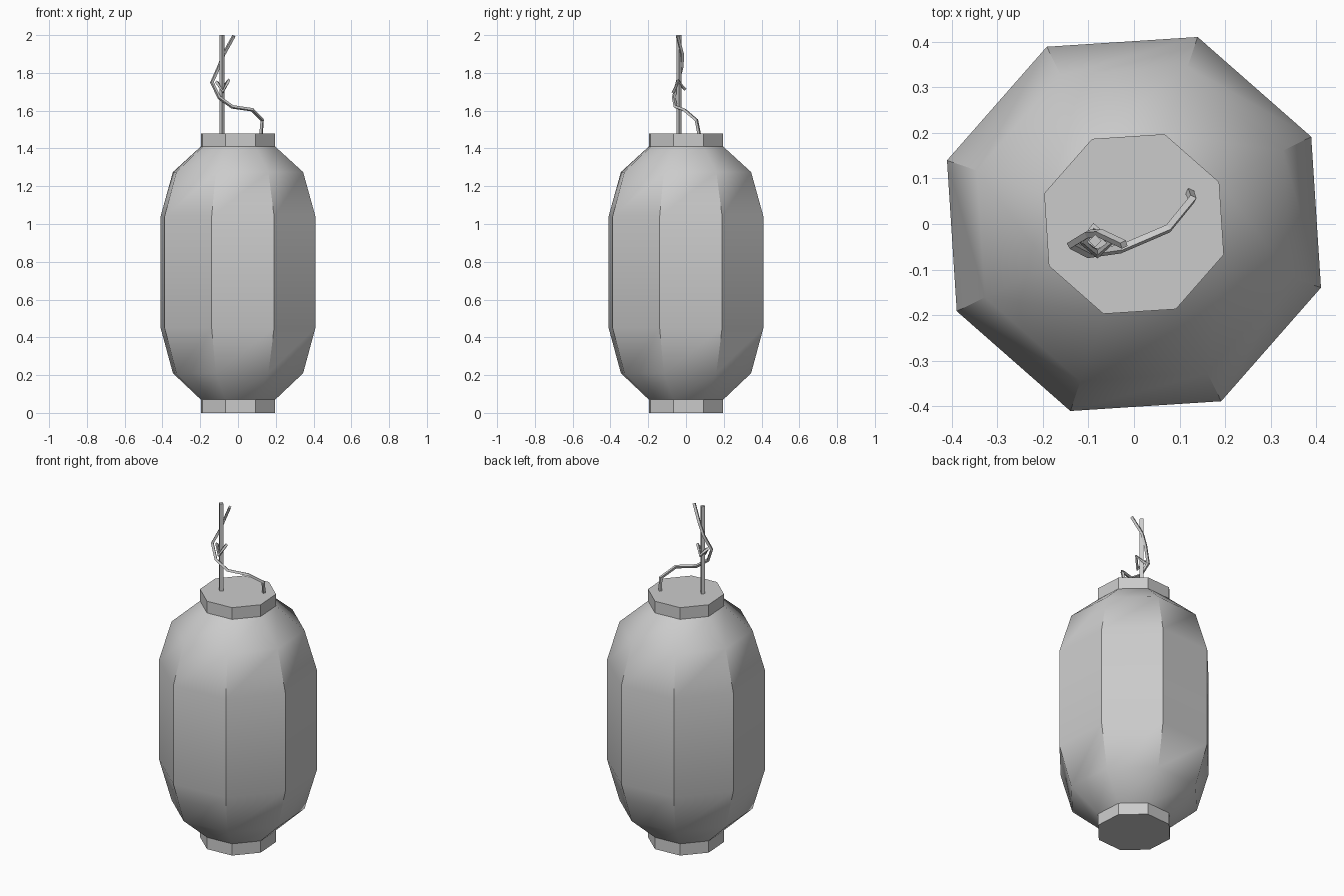
import bpy, bmesh
from math import cos, sin, radians

cube = bpy.data.objects.get("Cube")
if cube:
    bpy.data.objects.remove(cube, do_unlink=True)

grey = bpy.data.materials.new("plain_grey")
grey.use_nodes = True
colour = (0.6, 0.6, 0.6, 1)
grey.diffuse_color = colour
grey.node_tree.nodes["Principled BSDF"].inputs["Base Color"].default_value = colour

SIDES = 8
TURN = radians(26.2)


def select_only(obj):
    bpy.ops.object.select_all(action='DESELECT')
    obj.select_set(True)
    bpy.context.view_layer.objects.active = obj


def lathe(name, profile):
    """Eight-sided closed solid from (radius, height) pairs."""
    bm = bmesh.new()
    rings = []
    for r, z in profile:
        angles = [TURN + radians(360 * i / SIDES) for i in range(SIDES)]
        rings.append([bm.verts.new((r * cos(a), r * sin(a), z)) for a in angles])
    for low, high in zip(rings, rings[1:]):
        for i in range(SIDES):
            j = (i + 1) % SIDES
            bm.faces.new((low[i], low[j], high[j], high[i]))
    bm.faces.new(rings[0][::-1])
    bm.faces.new(rings[-1])
    mesh = bpy.data.meshes.new(name)
    bm.to_mesh(mesh)
    bm.free()
    mesh.materials.append(grey)
    obj = bpy.data.objects.new(name, mesh)
    bpy.context.collection.objects.link(obj)
    return obj


def cord(name, points, radius, closed=False):
    """Thin four-sided cord along a path."""
    curve = bpy.data.curves.new(name, 'CURVE')
    curve.dimensions = '3D'
    curve.bevel_depth = radius
    curve.bevel_resolution = 0
    curve.use_fill_caps = True
    line = curve.splines.new('POLY')
    line.points.add(len(points) - 1)
    for p, co in zip(line.points, points):
        p.co = (*co, 1)
    line.use_cyclic_u = closed
    line.use_smooth = False
    curve.materials.append(grey)
    obj = bpy.data.objects.new(name, curve)
    bpy.context.collection.objects.link(obj)
    select_only(obj)
    bpy.ops.object.convert(target='MESH')
    return bpy.context.object


# Lantern body, softly shaded along each panel
body = lathe("lantern_body", [(0.208, 0.07), (0.364, 0.21), (0.433, 0.45),
                              (0.433, 1.04), (0.364, 1.275), (0.208, 1.41)])
select_only(body)
bpy.ops.object.shade_smooth_by_angle(angle=radians(32))

# End caps
lathe("bottom_cap", [(0.208, 0), (0.208, 0.07)])
lathe("top_cap", [(0.208, 1.41), (0.208, 1.48)])

# Hanging cord, loose cord that winds round it, and the knot
cord("hanging_cord", [(-0.085, -0.037, 1.475), (-0.085, -0.037, 2)], 0.014)
cord("loose_cord", [(0.122, 0.07, 1.475), (0.128, 0.055, 1.55), (0.075, -0.01, 1.605),
                    (-0.03, -0.055, 1.62), (-0.1, -0.065, 1.67), (-0.138, -0.045, 1.75),
                    (-0.1, -0.022, 1.835), (-0.075, -0.02, 1.9), (-0.022, -0.045, 1.996)], 0.01)
cord("knot", [(-0.05, -0.04, 1.76), (-0.08, -0.066, 1.7),
              (-0.112, -0.04, 1.75), (-0.088, -0.008, 1.715)], 0.01, closed=True)
